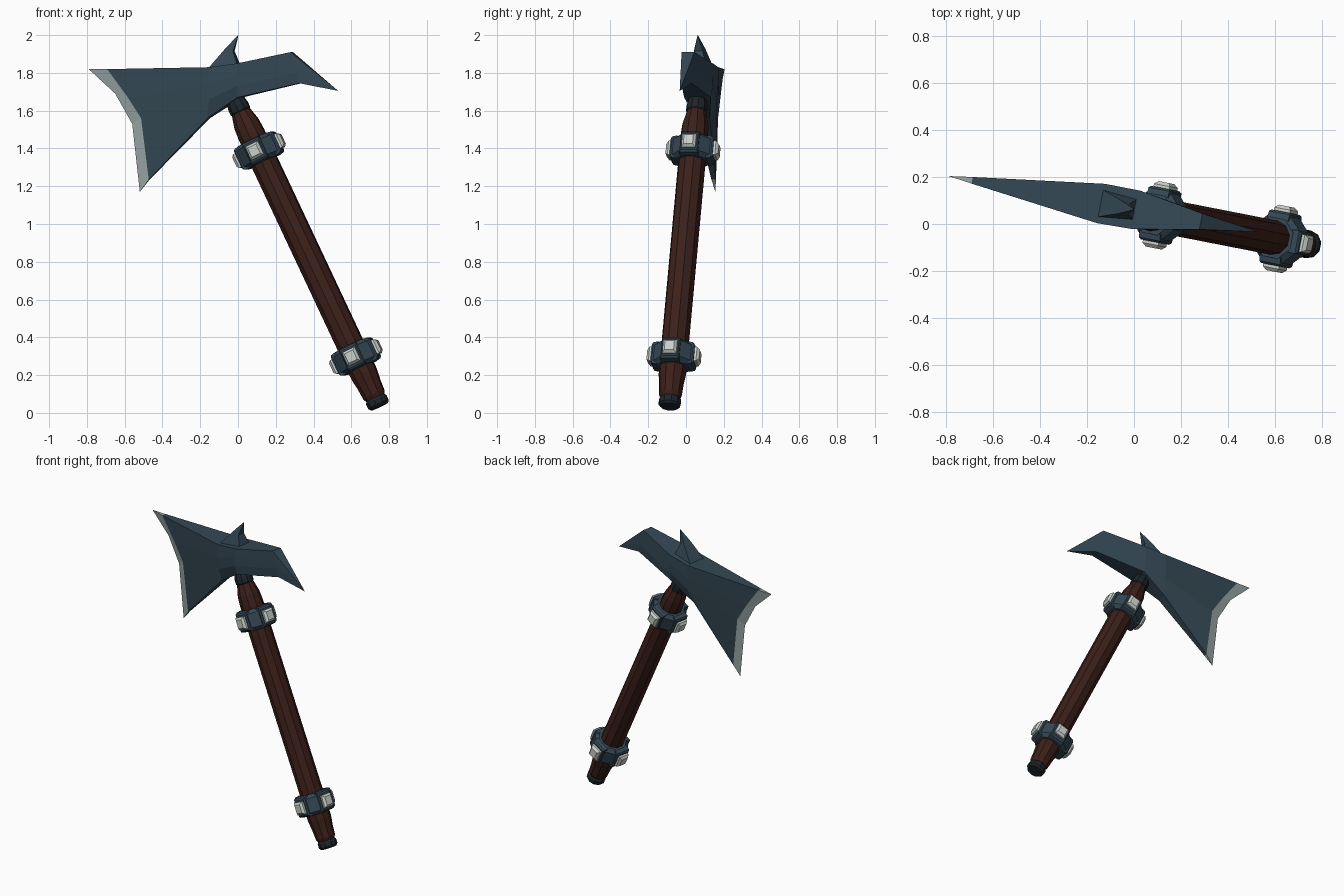
import bpy, bmesh, math
from mathutils import Matrix, Vector

if "Cube" in bpy.data.objects:
    bpy.data.objects.remove(bpy.data.objects["Cube"])


def material(name, rgb):
    m = bpy.data.materials.new(name)
    m.diffuse_color = (*rgb, 1)
    m.use_nodes = True
    m.node_tree.nodes["Principled BSDF"].inputs["Base Color"].default_value = m.diffuse_color
    return m


STEEL = material("blue_steel", (0.035, 0.065, 0.09))
EDGE = material("honed_edge", (0.32, 0.38, 0.38))
WOOD = material("dark_wood", (0.045, 0.014, 0.010))
DARK = material("dark_iron", (0.012, 0.018, 0.023))
STUD = material("pale_stud", (0.58, 0.62, 0.58))


def make(name, bm, mats):
    bmesh.ops.recalc_face_normals(bm, faces=bm.faces[:])
    me = bpy.data.meshes.new(name)
    bm.to_mesh(me)
    bm.free()
    for m in mats:
        me.materials.append(m)
    ob = bpy.data.objects.new(name, me)
    bpy.context.collection.objects.link(ob)
    return ob


# Handle frame: local z runs up the shaft, local y across the axe plane
BOTTOM, TOP = Vector((0.749, -0.088, 0.033)), Vector((-0.007, 0.06, 1.64))
AX = (TOP - BOTTOM).normalized()
SIDE = Vector((0.192, 0.98, 0))
SIDE = (SIDE - AX * SIDE.dot(AX)).normalized()
ACROSS = SIDE.cross(AX)
FRAME = Matrix.Translation(BOTTOM) @ Matrix((ACROSS, SIDE, AX)).transposed().to_4x4()


def loft(bm, rings):
    """Skin closed rings of equal length, capping both ends."""
    vs = [[bm.verts.new(p) for p in r] for r in rings]
    n = len(vs[0])
    for a, b in zip(vs, vs[1:]):
        for i in range(n):
            j = (i + 1) % n
            bm.faces.new((a[i], a[j], b[j], b[i]))
    bm.faces.new(vs[0])
    bm.faces.new(vs[-1])


def lathe(name, profile, sides, mat):
    bm = bmesh.new()
    rings = []
    for s, r in profile:
        rings.append([FRAME @ Vector((r * math.cos(a), r * math.sin(a), s))
                      for a in (2 * math.pi * (i + 0.5) / sides for i in range(sides))])
    loft(bm, rings)
    return make(name, bm, [mat])


# Shaft, butt cap and neck ring
lathe("shaft", [(0.04, 0.048), (0.07, 0.062), (0.13, 0.066), (0.19, 0.074),
                (1.60, 0.074), (1.66, 0.070), (1.74, 0.050)], 10, WOOD)
lathe("butt_cap", [(0, 0.050), (0.012, 0.060), (0.04, 0.060), (0.055, 0.050)], 10, DARK)
lathe("neck_ring", [(1.72, 0.045), (1.735, 0.057), (1.765, 0.057), (1.82, 0.045)], 10, DARK)

# Collars: chamfered octagons with a raised lug and pale stud on four sides
for label, s in (("lower", 0.294), ("upper", 1.503)):
    lathe(label + "_collar", [(s - 0.066, 0.092), (s - 0.045, 0.115),
                              (s + 0.045, 0.115), (s + 0.066, 0.092)], 8, STEEL)
    for part, mat, steps in (
            ("lugs", STEEL, [(0.08, 0.050, 0.066), (0.108, 0.050, 0.060), (0.116, 0.044, 0.050)]),
            ("studs", STUD, [(0.10, 0.038, 0.040), (0.128, 0.038, 0.040), (0.142, 0.025, 0.027)])):
        bm = bmesh.new()
        for k in range(4):
            m = FRAME @ Matrix.Translation((0, 0, s)) @ Matrix.Rotation(k * math.pi / 2, 4, 'Z')
            loft(bm, [[m @ Vector((d, w * a, h * b))
                       for a, b in ((-1, -1), (1, -1), (1, 1), (-1, 1))]
                      for d, w, h in steps])
        make(f"{label}_{part}", bm, [mat])


def head_point(x, z, t):
    """Point on the axe plane at front-view x, z, moved t across it."""
    return Vector((x + 0.19 * t, 0.062 - 0.18 * x + t, z))


# Axe head: columns of (x, z, half thickness) from cutting edge to beak tip
COLUMNS = [
    [(-0.79, 1.82, 0), (-0.65, 1.69, 0), (-0.56, 1.53, 0), (-0.52, 1.17, 0)],
    [(-0.69, 1.82, .014), (-0.58, 1.67, .016), (-0.51, 1.56, .016), (-0.47, 1.235, .012)],
    [(-0.14, 1.83, .084), (-0.14, 1.74, .084), (-0.14, 1.66, .075), (-0.155, 1.56, .035)],
    [(0.01, 1.85, .082), (0.01, 1.79, .082), (0.01, 1.73, .082), (0.01, 1.67, .070)],
    [(0.285, 1.91, .034), (0.30, 1.85, .034), (0.315, 1.80, .032), (0.33, 1.745, .028)],
    [(0.53, 1.705, 0)] * 4,
]
bm = bmesh.new()
rings = [[head_point(x, z, -t) for x, z, t in c] + [head_point(x, z, t) for x, z, t in reversed(c)]
         for c in COLUMNS]
loft(bm, rings)
bm.faces.ensure_lookup_table()
for f in bm.faces[:8]:
    f.material_index = 1
bmesh.ops.remove_doubles(bm, verts=bm.verts[:], dist=0.0005)
make("axe_head", bm, [STEEL, EDGE])

# Curved crest spike on top of the head
bm = bmesh.new()
crest = [((-0.15, 1.82, .060), (0.005, 1.84, .045)),
         ((-0.065, 1.925, .030), (-0.022, 1.915, .022)),
         ((0.0, 2.0, .001), (0.002, 1.998, .001))]
loft(bm, [[head_point(a[0], a[1], -a[2]), head_point(b[0], b[1], -b[2]),
           head_point(b[0], b[1], b[2]), head_point(a[0], a[1], a[2])] for a, b in crest])
make("crest_spike", bm, [STEEL])
